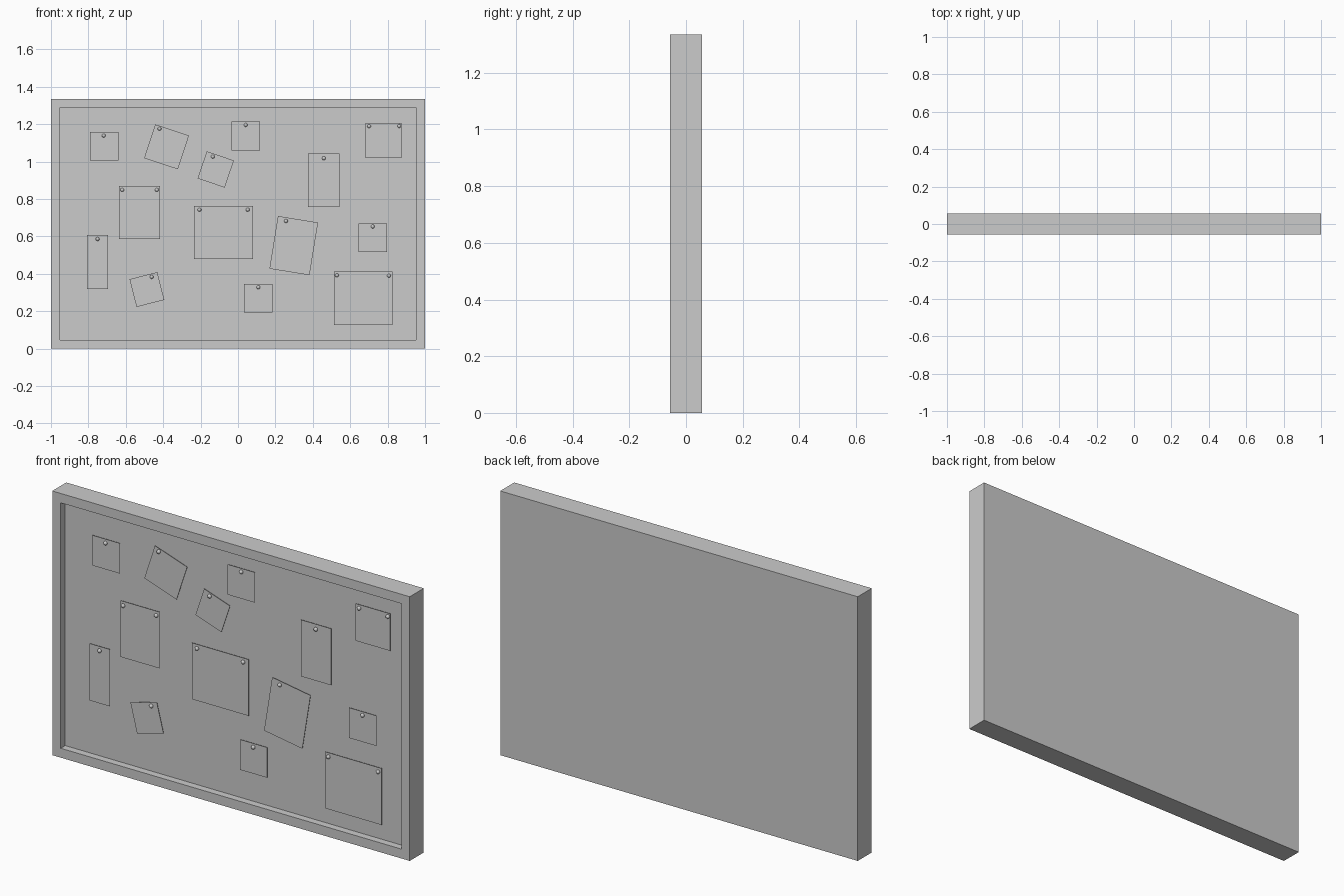
import bpy, bmesh
from math import radians
from mathutils import Matrix, Vector

if "Cube" in bpy.data.objects:
    bpy.data.objects.remove(bpy.data.objects["Cube"])

W, H, D = 2.0, 1.336, 0.112     # overall size
BORDER, RECESS = 0.067, 0.036   # frame width and depth of the sunken face
SHEET_Y = -0.031                # front plane of the pinned sheets
PIN_R = 0.01


def finish(bm, name):
    bmesh.ops.recalc_face_normals(bm, faces=bm.faces)
    mesh = bpy.data.meshes.new(name)
    bm.to_mesh(mesh)
    bm.free()
    ob = bpy.data.objects.new(name, mesh)
    bpy.context.collection.objects.link(ob)
    return ob


def box(bm, size):
    return bmesh.ops.create_cube(bm, size=1, matrix=Matrix.Diagonal((*size, 1)))


# Framed board: a slab whose front face is inset and pushed in
bm = bmesh.new()
box(bm, (W, D, H))
bmesh.ops.translate(bm, verts=bm.verts, vec=(0, 0, H / 2))
bm.normal_update()
front = min(bm.faces, key=lambda f: f.calc_center_median().y)
bmesh.ops.inset_region(bm, faces=[front], thickness=BORDER)
rim = bmesh.ops.extrude_discrete_faces(bm, faces=[front])["faces"][0]
bmesh.ops.translate(bm, verts=rim.verts, vec=(0, RECESS, 0))
finish(bm, "framed_board")

# Sheets: centre x, centre z, width, height, tilt, pins as (x, z) on the sheet
S = 0.153
sheets = [
    (-0.715, 1.082, S, S, 0, [(-0.003, 0.057)]),
    (-0.382, 1.079, 0.19, 0.19, -18.2, [(-0.066, 0.080)]),
    (-0.119, 0.958, S, S, -18.6, [(-0.037, 0.060)]),
    (0.041, 1.137, S, S, 0, [(0, 0.059)]),
    (0.777, 1.113, 0.193, 0.188, 0, [(-0.076, 0.076), (0.085, 0.077)]),
    (0.459, 0.900, 0.168, 0.286, 0, [(0, 0.118)]),
    (-0.526, 0.728, 0.218, 0.285, 0, [(-0.093, 0.121), (0.092, 0.121)]),
    (-0.077, 0.621, 0.317, 0.285, 0, [(-0.129, 0.122), (0.129, 0.122)]),
    (0.298, 0.551, 0.217, 0.285, -9.2, [(-0.062, 0.123)]),
    (-0.751, 0.463, 0.113, 0.288, 0, [(0, 0.123)]),
    (0.720, 0.594, S, S, 0, [(0, 0.059)]),
    (-0.487, 0.316, S, S, 14.3, [(0.041, 0.059)]),
    (0.109, 0.270, S, S, 0, [(0, 0.058)]),
    (0.669, 0.269, 0.314, 0.286, 0, [(-0.140, 0.123), (0.138, 0.121)]),
]

for i, (x, z, w, h, tilt, pins) in enumerate(sheets, 1):
    place = Matrix.Translation((x, SHEET_Y, z)) @ Matrix.Rotation(radians(-tilt), 4, 'Y')

    # Paper sheet
    bm = bmesh.new()
    box(bm, (w, 0.002, h))
    bmesh.ops.transform(bm, matrix=place, verts=bm.verts)
    finish(bm, f"paper_sheet_{i}")

    # Round pin heads
    bm = bmesh.new()
    for px, pz in pins:
        pos = place @ Vector((px, -0.003, pz))
        bmesh.ops.create_uvsphere(bm, u_segments=16, v_segments=10, radius=PIN_R,
                                  matrix=Matrix.Translation(pos))
    for f in bm.faces:
        f.smooth = True
    finish(bm, f"pin_heads_{i}")
